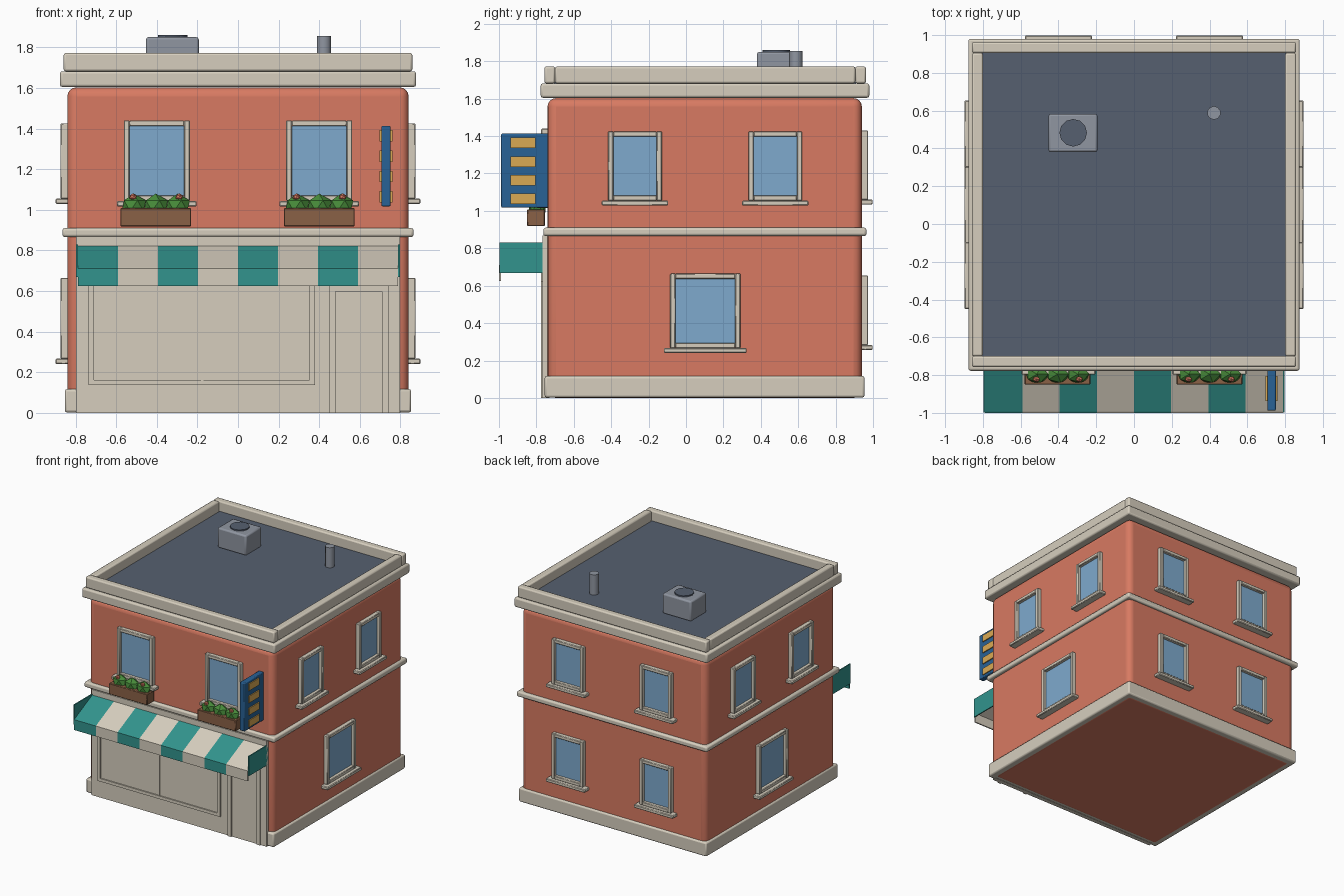
import bpy, bmesh, math
from mathutils import Matrix

if "Cube" in bpy.data.objects:
    bpy.data.objects.remove(bpy.data.objects["Cube"])


def material(name, r, g, b):
    lin = [((c / 255 + 0.055) / 1.055) ** 2.4 for c in (r, g, b)]
    m = bpy.data.materials.new(name)
    m.diffuse_color = (*lin, 1)
    m.use_nodes = True
    m.node_tree.nodes["Principled BSDF"].inputs["Base Color"].default_value = m.diffuse_color
    return m


BRICK = material("brick", 216, 122, 98)
TRIM = material("cream_trim", 214, 206, 190)
GLASS = material("glass_blue", 126, 170, 206)
SLATE = material("roof_slate", 86, 96, 112)
TEAL = material("awning_teal", 50, 148, 141)
WOOD = material("planter_brown", 138, 97, 70)
LEAF = material("leaf_green", 72, 140, 58)
RED = material("flower_red", 205, 85, 70)
BLUE = material("sign_blue", 40, 98, 150)
GOLD = material("sign_gold", 218, 170, 84)
GREY = None  # vents share a tint close to the roof, set up below


def finish(name, bm, mats, bevel=0, segments=2, smooth=True):
    bmesh.ops.recalc_face_normals(bm, faces=bm.faces[:])
    me = bpy.data.meshes.new(name)
    bm.to_mesh(me)
    bm.free()
    for m in mats:
        me.materials.append(m)
    ob = bpy.data.objects.new(name, me)
    bpy.context.collection.objects.link(ob)
    if bevel:
        mod = ob.modifiers.new("bevel", "BEVEL")
        mod.width, mod.segments = bevel, segments
    if smooth:
        bpy.ops.object.select_all(action="DESELECT")
        ob.select_set(True)
        bpy.context.view_layer.objects.active = ob
        bpy.ops.object.shade_smooth_by_angle(angle=math.radians(40))
    return ob


def boxes(name, spans, mat, bevel=0, segments=2):
    """One object made of boxes given as (x0, x1, y0, y1, z0, z1)."""
    bm = bmesh.new()
    for x0, x1, y0, y1, z0, z1 in spans:
        mx = Matrix.Translation(((x0 + x1) / 2, (y0 + y1) / 2, (z0 + z1) / 2))
        size = Matrix.Diagonal((abs(x1 - x0), abs(y1 - y0), abs(z1 - z0), 1))
        bmesh.ops.create_cube(bm, size=1, matrix=mx @ size)
    return finish(name, bm, [mat], bevel, segments, bevel > 0)


def cylinder(name, x, y, z0, z1, r, sides, mat):
    bm = bmesh.new()
    bmesh.ops.create_cone(bm, cap_ends=True, segments=sides, radius1=r, radius2=r, depth=z1 - z0,
                          matrix=Matrix.Translation((x, y, (z0 + z1) / 2)))
    return finish(name, bm, [mat])


GREY = material("vent_grey", 144, 150, 161)
# The gold sign plates share the warm tone of the palette; the flowers reuse the brick red
bpy.data.materials.remove(RED)

# Walls, plinth, belt course, cornice
boxes("walls", [(-.84, .84, -.74, .94, 0, 1.603)], BRICK, .045, 4)
boxes("plinth", [(-.853, .853, -.756, .955, .002, .117)], TRIM, .012)
boxes("belt_course", [(-.865, .865, -.763, .965, .866, .91)], TRIM, .012)
boxes("cornice", [(-.877, .877, -.777, .98, 1.605, 1.682)], TRIM, .012)

# Parapet and roof
boxes("parapet", [(-.858, .858, -.757, -.7, 1.682, 1.772), (-.858, .858, .905, .962, 1.682, 1.772),
                  (-.858, -.8, -.7, .905, 1.682, 1.772), (.8, .858, -.7, .905, 1.682, 1.772)], TRIM, .01)
boxes("roof", [(-.805, .805, -.705, .91, 1.66, 1.69)], SLATE)

# Roof vents
boxes("vent_box", [(-.453, -.193, .38, .583, 1.685, 1.85)], GREY, .012)
cylinder("vent_fan", -.322, .483, 1.84, 1.86, .073, 12, SLATE)
cylinder("vent_pipe", .423, .588, 1.685, 1.855, .036, 10, GREY)


# Windows: u runs along the wall, d is the distance out of the wall
def on_wall(wall, u0, u1, d0, d1, z0, z1):
    if wall == "front":
        return (u0, u1, -.74 - d1, -.74 - d0, z0, z1)
    if wall == "back":
        return (u0, u1, .94 + d0, .94 + d1, z0, z1)
    if wall == "right":
        return (.84 + d0, .84 + d1, u0, u1, z0, z1)
    return (-.84 - d1, -.84 - d0, u0, u1, z0, z1)


def window(wall, u, w, z0, z1, t=.028):
    a, b = u - w / 2, u + w / 2
    frame = [(a, a + t, -.02, .034, z0, z1), (b - t, b, -.02, .034, z0, z1),
             (a + t, b - t, -.02, .034, z1 - t, z1), (a + t, b - t, -.02, .034, z0, z0 + t)]
    boxes(wall + "_window_frame", [on_wall(wall, *s) for s in frame], TRIM, .004, 1)
    boxes(wall + "_window_sill", [on_wall(wall, a - .034, b + .034, -.02, .058, z0 - .027, z0)], TRIM, .005, 1)
    boxes(wall + "_window_glass", [on_wall(wall, a + t, b - t, -.01, .008, z0 + t, z1 - t)], GLASS)


for s in (-1, 1):
    window("front", .4 * s, .325, 1.043, 1.44)
    window("back", .4 * s, .287, 1.06, 1.43)
    window("back", .4 * s, .287, .283, .655)
for wall in ("left", "right"):
    window(wall, -.273, .287, 1.055, 1.425)
    window(wall, .477, .287, 1.055, 1.425)
    window(wall, .103, .375, .267, .665)

# Shopfront panel, display frame and door frame
boxes("shopfront", [(-.797, .797, -.766, -.73, 0, .868)], TRIM)
boxes("display_frame", [(-.737, -.71, -.776, -.76, .137, .68), (.353, .38, -.776, -.76, .137, .68),
                        (-.71, .353, -.776, -.76, .137, .162), (-.71, .353, -.776, -.76, .655, .68),
                        (-.181, -.171, -.772, -.76, .162, .655)], TRIM)
boxes("door_frame", [(.45, .48, -.776, -.76, 0, .625), (.71, .743, -.776, -.76, 0, .625),
                     (.48, .71, -.776, -.76, .597, .625)], TRIM)

# Striped awning: one extruded profile per stripe
profile = [(-.755, .828), (-.99, .716), (-1, .71), (-1, .625), (-.99, .625), (-.99, .702), (-.755, .815)]
bm = bmesh.new()
width = 1.576 / 8
for i in range(8):
    x = -.788 + i * width
    face = bm.faces.new([bm.verts.new((x, y, z)) for y, z in profile])
    out = bmesh.ops.extrude_face_region(bm, geom=[face])["geom"]
    bmesh.ops.translate(bm, vec=(width, 0, 0), verts=[v for v in out if isinstance(v, bmesh.types.BMVert)])
bm.faces.ensure_lookup_table()
for f in bm.faces:
    f.material_index = int((f.calc_center_median().x + .788) / width + .001) % 2
for f in bm.faces:  # right end belongs to the last, cream stripe
    if f.calc_center_median().x > .78:
        f.material_index = 1
finish("awning", bm, [TEAL, TRIM], smooth=False)
for s in (-1, 1):
    boxes("awning_cheek", [(.788 * s, .797 * s, -.998, -.75, .668, .83)], TEAL)

# Flower boxes with faceted plants and blooms
for cx in (-.405, .4):
    boxes("flower_box", [(cx - .174, cx + .174, -.85, -.755, .918, 1.008)], WOOD, .004, 1)
    for name, mat, r, z, y, offsets in (("plant", LEAF, .066, 1.02, -.795, (-.108, 0, .108)),
                                        ("bloom", BRICK, .02, 1.063, -.822, (-.112, .115))):
        bm = bmesh.new()
        for o in offsets:
            bmesh.ops.create_icosphere(bm, subdivisions=1, radius=r,
                                       matrix=Matrix.Translation((cx + o, y, z)) @ Matrix.Diagonal((1, .8, .9, 1)))
        finish(name, bm, [mat], smooth=False)

# Projecting sign with gold plates on both sides
boxes("sign", [(.706, .751, -.988, -.735, 1.017, 1.413)], BLUE, .006)
boxes("sign_plates", [(.7285 + .0225 * s, .7285 + .031 * s, -.938, -.805, z, z + .056)
                      for s in (-1, 1) for z in (1.037, 1.136, 1.236, 1.336)], GOLD)
